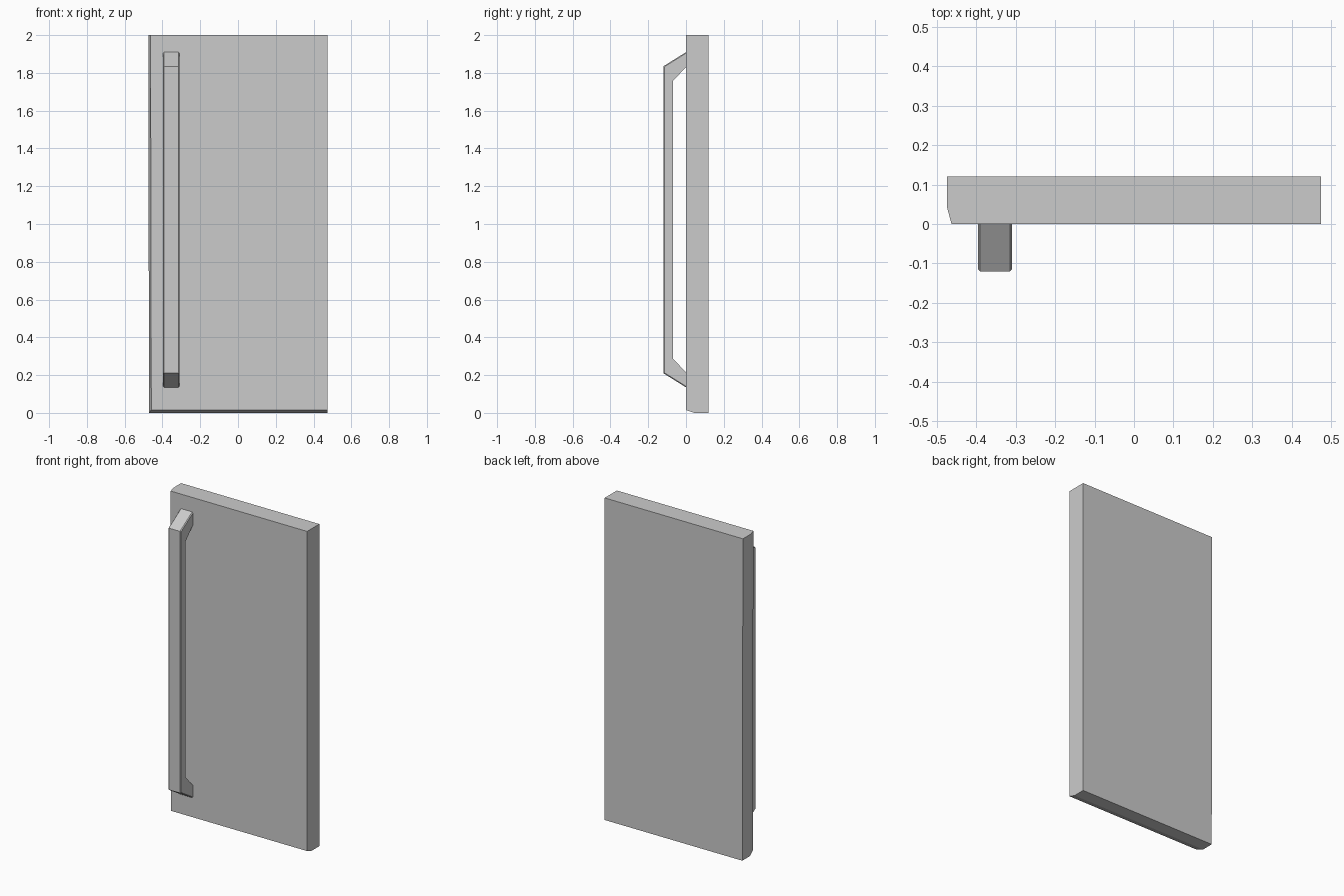
import bpy, bmesh

if "Cube" in bpy.data.objects:
    bpy.data.objects.remove(bpy.data.objects["Cube"])


def add_object(name, bm):
    bmesh.ops.recalc_face_normals(bm, faces=bm.faces[:])
    mesh = bpy.data.meshes.new(name)
    bm.to_mesh(mesh)
    bm.free()
    obj = bpy.data.objects.new(name, mesh)
    bpy.context.collection.objects.link(obj)
    return obj


def loft(lower, upper):
    """Closed solid between two matching vertex loops."""
    bm = bmesh.new()
    a = [bm.verts.new(p) for p in lower]
    b = [bm.verts.new(p) for p in upper]
    n = len(a)
    bm.faces.new(a)
    bm.faces.new(b)
    for i in range(n):
        j = (i + 1) % n
        bm.faces.new((a[i], a[j], b[j], b[i]))
    return bm, a, b


# Door panel: chamfered front-left edge, very slightly narrower at the bottom
W, D, H = 0.475, 0.12, 2.0
def plan(z, left):
    return [(left + 0.012, 0, z), (W, 0, z), (W, D, z), (left, D, z), (left, 0.045, z)]

bm, low, top = loft(plan(0, -0.471), plan(H, -W))
# Chamfer along the bottom front edge
bmesh.ops.bisect_plane(bm, geom=bm.verts[:] + bm.edges[:] + bm.faces[:],
                       plane_co=(0, 0, 0.015), plane_no=(0, -0.015, -0.045),
                       clear_outer=True)
bmesh.ops.holes_fill(bm, edges=[e for e in bm.edges if e.is_boundary])
add_object("door_panel", bm)

# Bar handle: side profile (y, z), mirrored about its mid height
MID = 1.0225
X0, X1 = -0.396, -0.310
outer = [(0, 1.91), (-0.12, 1.835)]
inner = [(-0.07, 1.757), (0, 1.83)]
flip = lambda pts: [(y, 2 * MID - z) for y, z in reversed(pts)]
profile = outer + flip(outer) + flip(inner) + inner
# Order after mirroring: outer top, outer bottom, inner bottom, inner top
bm, left, right = loft([(X0, y, z) for y, z in profile], [(X1, y, z) for y, z in profile])
# Small chamfer along the outer edges
edges = []
for loop in (left, right):
    for i in range(3):
        edges.append(bm.edges.get((loop[i], loop[i + 1])))
bmesh.ops.bevel(bm, geom=edges, offset=0.005, segments=1, affect='EDGES', clamp_overlap=True)
add_object("door_handle", bm)
